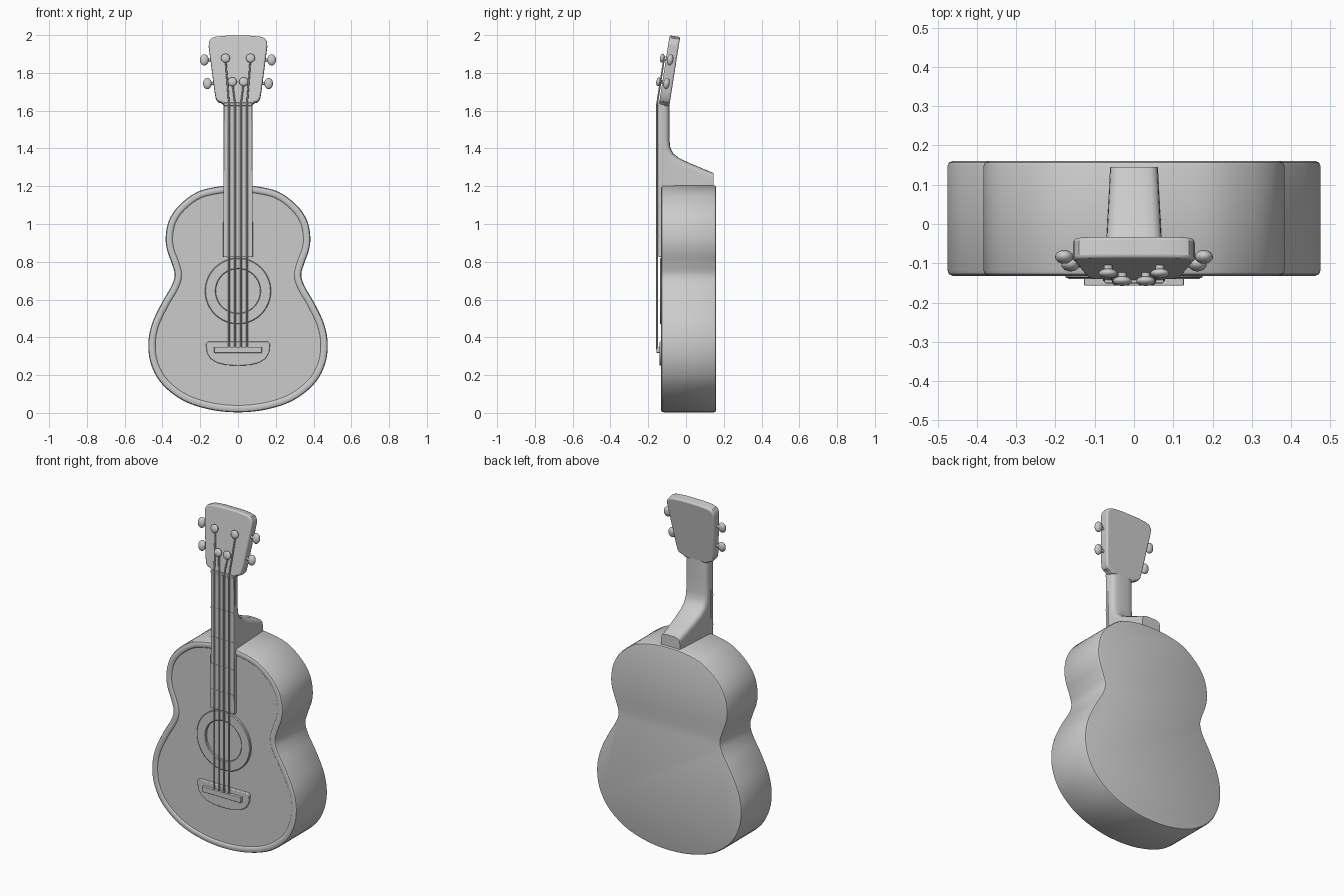
import bpy, bmesh, math
from mathutils import Vector, Matrix

if "Cube" in bpy.data.objects:
    bpy.data.objects.remove(bpy.data.objects["Cube"])


def finish(name, bm, bevel=0.0, angle=35):
    bmesh.ops.recalc_face_normals(bm, faces=bm.faces)
    me = bpy.data.meshes.new(name)
    bm.to_mesh(me)
    bm.free()
    ob = bpy.data.objects.new(name, me)
    bpy.context.collection.objects.link(ob)
    bpy.ops.object.select_all(action='DESELECT')
    ob.select_set(True)
    bpy.context.view_layer.objects.active = ob
    bpy.ops.object.shade_smooth_by_angle(angle=math.radians(angle))
    if bevel:
        m = ob.modifiers.new("soft_edges", 'BEVEL')
        m.width, m.segments, m.limit_method = bevel, 3, 'ANGLE'
        m.angle_limit = math.radians(40)
    return ob


def loft(name, rings, bevel=0.0, matrix=None, caps=True, closed=False):
    bm = bmesh.new()
    rows = [[bm.verts.new(p) for p in r] for r in rings]
    n = len(rows[0])
    pairs = list(zip(rows, rows[1:])) + ([(rows[-1], rows[0])] if closed else [])
    for a, b in pairs:
        for i in range(n):
            j = (i + 1) % n
            bm.faces.new((a[i], a[j], b[j], b[i]))
    if caps and not closed:
        bm.faces.new(rows[0])
        bm.faces.new(rows[-1])
    if matrix:
        bm.transform(matrix)
    return finish(name, bm, bevel)


def spline(half, steps):
    """Closed Catmull-Rom outline from a right half running bottom to top."""
    pts = [Vector(p) for p in half]
    pts += [Vector((-p.x, p.y)) for p in reversed(pts) if p.x > 1e-6]
    out, n = [], len(pts)
    for i in range(n):
        a, b, c, d = (pts[(i + k) % n] for k in (-1, 0, 1, 2))
        for s in range(steps):
            t = s / steps
            out.append(0.5 * (2 * b + (c - a) * t + (2 * a - 5 * b + 4 * c - d) * t * t
                              + (3 * b - a - 3 * c + d) * t ** 3))
    return out


def ring(outline, inset, y):
    n, res = len(outline), []
    for i, p in enumerate(outline):
        t = (outline[(i + 1) % n] - outline[i - 1]).normalized()
        q = p + Vector((-t.y, t.x)) * inset
        res.append((q.x, y, q.y))
    return res


def plate(name, outline, y0, y1, bevel=0.0, matrix=None):
    return loft(name, [ring(outline, 0, y0), ring(outline, 0, y1)], bevel, matrix)


def box(name, x, y, z, bevel=0.0):
    o = [Vector(p) for p in ((x[0], z[0]), (x[1], z[0]), (x[1], z[1]), (x[0], z[1]))]
    return plate(name, o, y[0], y[1], bevel)


def ball(name, loc, radii, rot=0.0):
    bm = bmesh.new()
    bmesh.ops.create_uvsphere(bm, u_segments=20, v_segments=12, radius=1)
    bm.transform(Matrix.Translation(loc) @ Matrix.Rotation(rot, 4, 'X')
                 @ Matrix.Diagonal((*radii, 1)))
    return finish(name, bm, angle=60)


def rod(name, points, r, sides=8):
    bm = bmesh.new()
    for a, b in zip(points, points[1:]):
        a, b = Vector(a), Vector(b)
        d = b - a
        m = Matrix.Translation((a + b) / 2) @ d.to_track_quat('Z', 'Y').to_matrix().to_4x4()
        bmesh.ops.create_cone(bm, cap_ends=True, segments=sides, radius1=r, radius2=r,
                              depth=d.length, matrix=m)
    return finish(name, bm, angle=50)


# Hollow-waisted body with rounded binding around a slightly sunken soundboard
body = spline([(0, .003), (.15, .018), (.29, .065), (.40, .15), (.458, .25), (.475, .36),
               (.456, .47), (.405, .58), (.353, .67), (.335, .73), (.35, .79), (.375, .86),
               (.383, .93), (.365, 1.02), (.31, 1.10), (.215, 1.17), (.1, 1.199),
               (0, 1.205)], 6)
loft("body", [ring(body, i, y) for i, y in (
    (.012, .16), (.004, .157), (0, .148), (0, -.119), (.004, -.128), (.013, -.132),
    (.027, -.132), (.034, -.129), (.037, -.125))])

# Rosette around the sound hole
circle = [(math.cos(a * math.tau / 64), math.sin(a * math.tau / 64)) for a in range(64)]
loft("rosette", [[(c * r, y, .645 + s * r) for c, s in circle] for r, y in (
    (.175, -.12), (.175, -.135), (.171, -.138), (.121, -.138), (.117, -.135), (.117, -.12))],
    closed=True)

# Bridge and saddle
bridge = [Vector(p) for p in ((-.16, .377), (-.17, .365), (-.165, .32), (-.145, .287),
                              (-.11, .265), (-.06, .253), (0, .25))]
bridge += [Vector((-p.x, p.y)) for p in reversed(bridge[:-1])]
plate("bridge", bridge, -.12, -.140, .004)
box("saddle", (-.127, .127), (-.157, -.13), (.318, .35), .003)

# Neck with swept heel: y, z and inward direction for each profile point
profile = [(-.087, 1.645, -1, 0), (-.087, 1.52, -1, 0), (-.087, 1.44, -1, 0),
           (-.083, 1.405, -.95, -.3), (-.068, 1.374, -.75, -.65), (-.035, 1.348, -.5, -.87),
           (.02, 1.322, -.4, -.92), (.08, 1.297, -.3, -.95), (.145, 1.27, 0, -1),
           (.145, 1.17, 0, 0), (-.134, 1.17, 0, 0), (-.134, 1.645, 0, 0)]
half = [(1, .032), (.97, .019), (.88, .009), (.7, .003), (.4, 0)]
sections = half + [(-k, d) for k, d in reversed(half)]
loft("neck", [[(k * (.076 - .055 * (y + .13)), y + ny * d, z + nz * d)
               for y, z, ny, nz in profile] for k, d in sections])

# Fretboard, frets and nut
board = [Vector(p) for p in ((-.079, .825), (.079, .825), (.075, 1.635), (-.075, 1.635))]
plate("fretboard", board, -.124, -.146, .003)
for i, z in enumerate((.935, 1.085, 1.245, 1.42)):
    box(f"fret_{i + 1}", (-.075, .075), (-.148, -.14), (z - .004, z + .004))
box("nut", (-.075, .075), (-.151, -.10), (1.626, 1.642), .003)

# Tilted headstock
TILT = -.155
head_m = Matrix.Translation((0, -.143, 1.637)) @ Matrix.Rotation(TILT, 4, 'X')
head = [Vector(p) for p in ((.074, -.004), (.085, .008), (.105, .014), (.117, .03),
                            (.124, .07), (.155, .31), (.153, .335), (.14, .353),
                            (.115, .361), (.06, .366))]
head += [Vector((-p.x, p.y)) for p in reversed(head)]
plate("headstock", head, 0, .056, .009, head_m)

# Tuning knobs, string posts and strings, mirrored left and right
for side, s in (("left", -1), ("right", 1)):
    for level, z, kx, px, sx in (("upper", 1.875, .178, .066, .048),
                                 ("lower", 1.75, .162, .030, .016)):
        tag = f"{side}_{level}"
        face = -.143 + (z - 1.637) * .156
        ball(f"tuning_knob_{tag}", (s * kx, face + .022, z - .006), (.023, .017, .03), TILT)
        rod(f"knob_shaft_{tag}", [(s * .1, face + .025, z - .006),
                                  (s * kx, face + .022, z - .006)], .008, 12)
        rod(f"post_{tag}", [(s * px, face + .02, z), (s * px, face - .022, z + .003)], .011, 14)
        ball(f"post_cap_{tag}", (s * px, face - .02, z + .003), (.024, .012, .024), TILT)
        rod(f"string_{tag}", [(s * sx, -.153, .335), (s * sx, -.153, 1.637),
                              (s * px, face - .01, z)], .0045)
